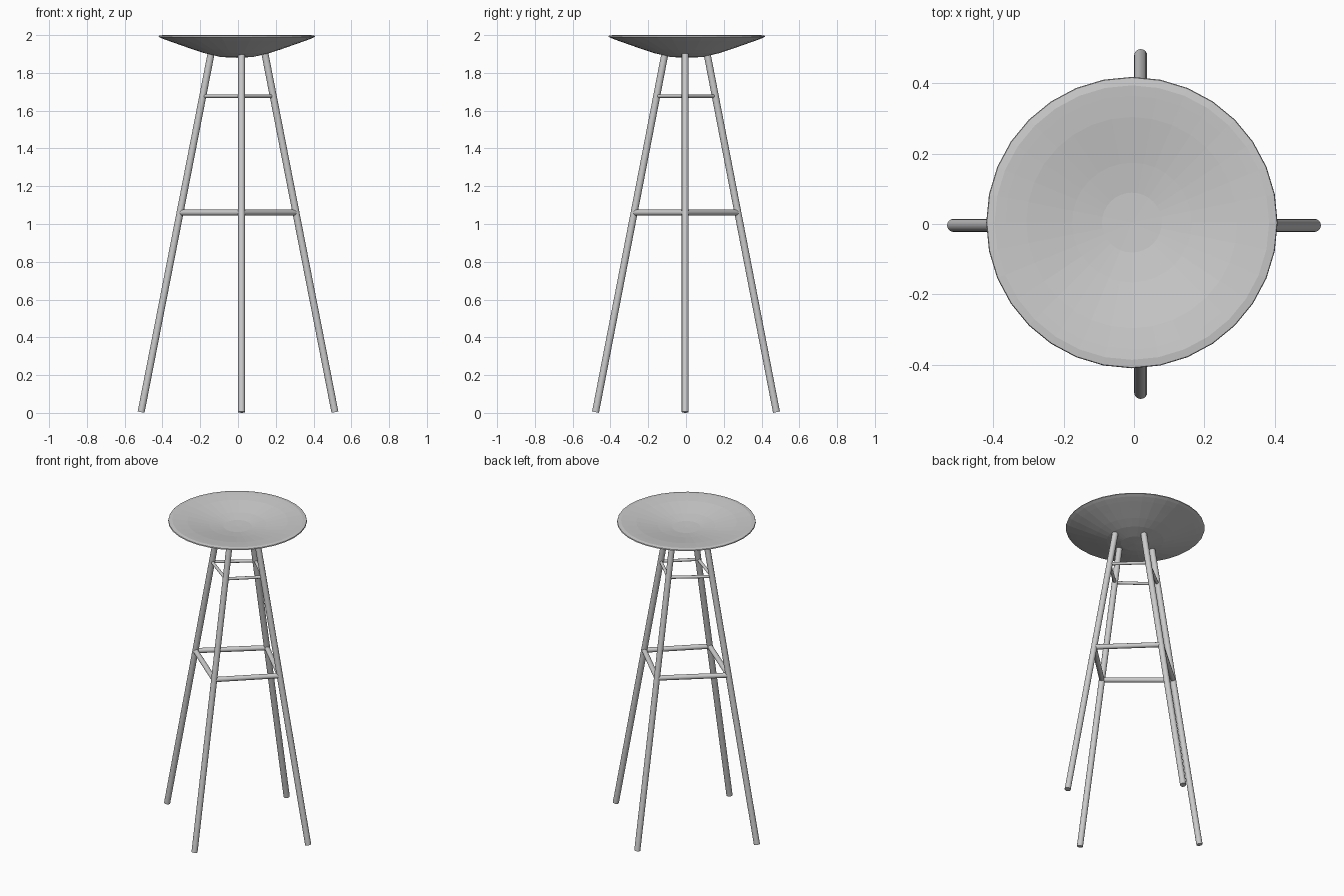
import bpy, bmesh, math
from mathutils import Vector

if "Cube" in bpy.data.objects:
    bpy.data.objects.remove(bpy.data.objects["Cube"])


def smooth(obj, angle=40):
    bpy.ops.object.select_all(action='DESELECT')
    obj.select_set(True)
    bpy.context.view_layer.objects.active = obj
    bpy.ops.object.shade_smooth_by_angle(angle=math.radians(angle))


def rod(name, a, b, radius):
    a, b = Vector(a), Vector(b)
    d = b - a
    bpy.ops.mesh.primitive_cylinder_add(vertices=16, radius=radius,
                                        depth=d.length, location=(a + b) / 2)
    obj = bpy.context.object
    obj.name = name
    obj.rotation_euler = d.to_track_quat('Z', 'Y').to_euler()
    smooth(obj)


# Seat: bowl-shaped underside, shallow dished top, flat facets turned around z
under = [(0, 1.880), (0.085, 1.884), (0.17, 1.904), (0.235, 1.925),
         (0.30, 1.948), (0.36, 1.969), (0.395, 1.982), (0.414, 1.991)]
upper = [(0.412, 1.997), (0.39, 2.0), (0.36, 1.997), (0.30, 1.990),
         (0.235, 1.979), (0.17, 1.968), (0.085, 1.957), (0, 1.955)]
bm = bmesh.new()
verts = [bm.verts.new((r, 0, z)) for r, z in under + upper]
edges = [bm.edges.new(p) for p in zip(verts, verts[1:])]
bmesh.ops.spin(bm, geom=verts + edges, cent=(0, 0, 0), axis=(0, 0, 1),
               angle=math.tau, steps=32)
bmesh.ops.remove_doubles(bm, verts=bm.verts, dist=1e-4)
bmesh.ops.recalc_face_normals(bm, faces=bm.faces)
mesh = bpy.data.meshes.new("seat")
bm.to_mesh(mesh)
bm.free()
seat = bpy.data.objects.new("seat", mesh)
seat.location = (-0.006, 0.004, 0)
bpy.context.collection.objects.link(seat)

# Splayed legs: foot point and top point of each
legs = {
    "right_leg": ((0.513, -0.004, 0.004), (0.143, -0.004, 1.9)),
    "back_leg": ((0.019, 0.479, 0.004), (0.019, 0.112, 1.9)),
    "left_leg": ((-0.513, -0.004, 0.004), (-0.143, -0.004, 1.9)),
    "front_leg": ((0.019, -0.479, 0.004), (0.019, -0.112, 1.9)),
}
for name, (foot, top) in legs.items():
    rod(name, foot, top, 0.0185)


def at_height(leg, z):
    foot, top = map(Vector, leg)
    return foot.lerp(top, (z - foot.z) / (top.z - foot.z))


# Two rings of rungs joining neighbouring legs, ends buried inside the legs
ring = list(legs.values())
for label, z, radius in (("upper", 1.677, 0.0095), ("lower", 1.060, 0.0155)):
    for i in range(4):
        a, b = at_height(ring[i], z), at_height(ring[(i + 1) % 4], z)
        inset = (b - a).normalized() * 0.008
        rod(f"{label}_rung_{i + 1}", a + inset, b - inset, radius)
